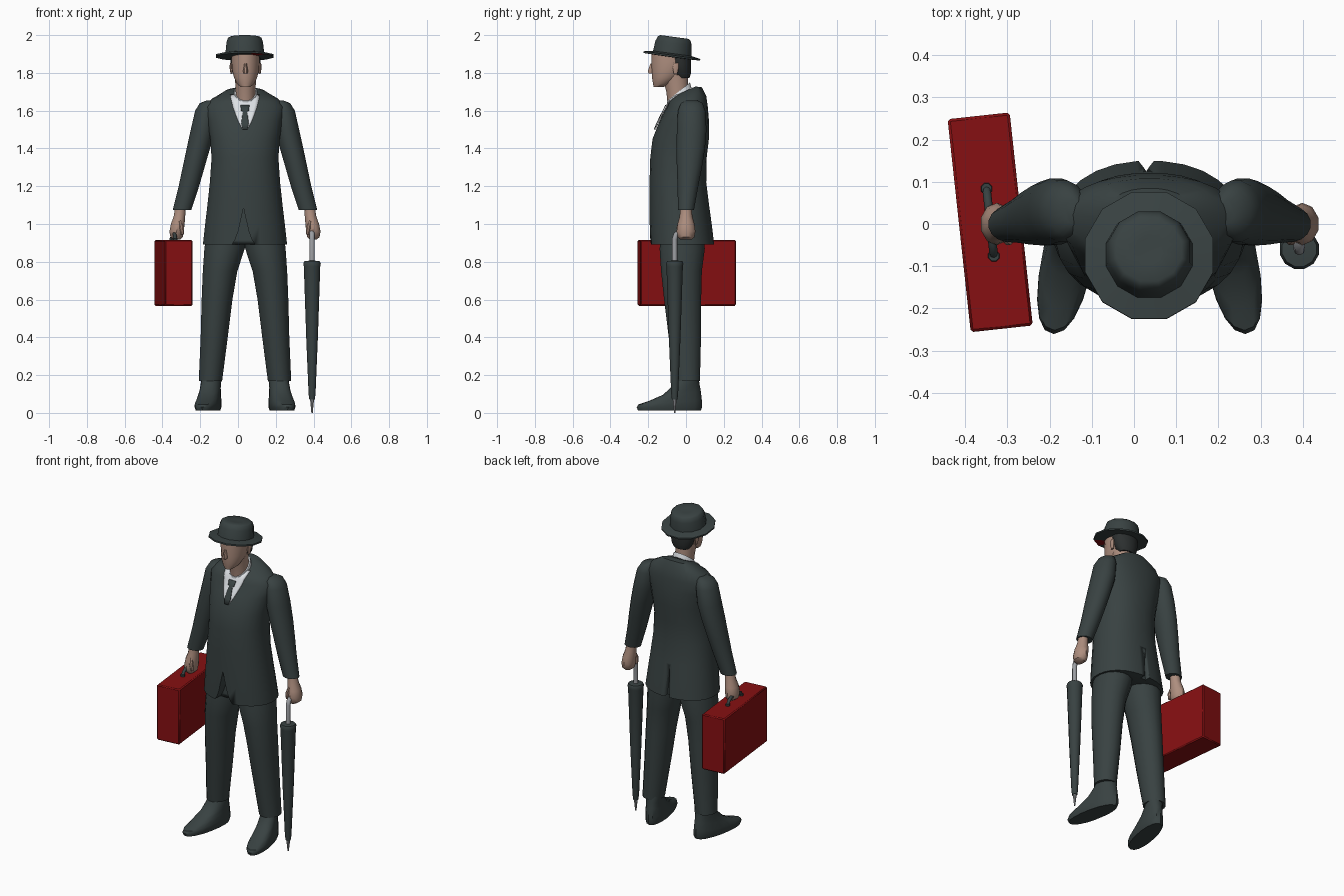
import bpy, bmesh, math
from mathutils import Vector, Matrix
from mathutils.bvhtree import BVHTree

if "Cube" in bpy.data.objects:
    bpy.data.objects.remove(bpy.data.objects["Cube"])

CX = 0.037  # body centre line


def material(name, r, g, b):
    m = bpy.data.materials.new(name)
    m.diffuse_color = (r, g, b, 1)
    m.use_nodes = True
    m.node_tree.nodes["Principled BSDF"].inputs["Base Color"].default_value = m.diffuse_color
    return m


SUIT = material("dark suit", 0.040, 0.054, 0.054)
RED = material("deep red", 0.24, 0.005, 0.006)
SKIN = material("skin", 0.42, 0.27, 0.21)
WHITE = material("white shirt", 0.72, 0.75, 0.78)
METAL = material("grey metal", 0.33, 0.34, 0.36)
HAIR = material("dark hair", 0.025, 0.029, 0.029)


def finish(bm, name, mat, angle=40):
    bmesh.ops.recalc_face_normals(bm, faces=bm.faces)
    me = bpy.data.meshes.new(name)
    bm.to_mesh(me)
    bm.free()
    me.materials.append(mat)
    me.shade_smooth()
    me.set_sharp_from_angle(angle=math.radians(angle))
    ob = bpy.data.objects.new(name, me)
    bpy.context.collection.objects.link(ob)
    return ob


def loft(name, rings, mat, n=16, p=2.0, shear=0.0, angle=40):
    """Skin of stacked ovals: (x, y, z, rx, ry, optional slope of z along y)."""
    bm = bmesh.new()
    loops = []
    for x, y, z, rx, ry, *sl in rings:
        row = []
        for i in range(n):
            a = 2 * math.pi * (i + 0.5) / n
            c, s = math.cos(a), math.sin(a)
            dx = rx * math.copysign(abs(c) ** (2 / p), c)
            dy = ry * math.copysign(abs(s) ** (2 / p), s)
            row.append(bm.verts.new((x + dx + shear * (y + dy), y + dy,
                                     z + (sl[0] * dy if sl else 0))))
        loops.append(row)
    for a, b in zip(loops, loops[1:]):
        for i in range(n):
            j = (i + 1) % n
            bm.faces.new((a[i], a[j], b[j], b[i]))
    bm.faces.new(loops[0])
    bm.faces.new(loops[-1])
    return finish(bm, name, mat, angle)


def tube(name, pts, r, mat):
    cu = bpy.data.curves.new(name, 'CURVE')
    cu.dimensions = '3D'
    cu.bevel_depth, cu.bevel_resolution, cu.use_fill_caps = r, 2, True
    sp = cu.splines.new('POLY')
    sp.points.add(len(pts) - 1)
    for q, co in zip(sp.points, pts):
        q.co = (*co, 1)
    cu.materials.append(mat)
    ob = bpy.data.objects.new(name, cu)
    bpy.context.collection.objects.link(ob)
    return ob


# jacket body
jacket = loft("jacket", [
    (CX, -.02, .892, .224, .17), (CX, -.028, 1.0, .212, .165), (CX, -.035, 1.1, .2, .158),
    (CX, -.043, 1.22, .187, .151), (CX, -.04, 1.35, .178, .15), (CX, -.028, 1.45, .185, .15),
    (CX, -.008, 1.55, .2, .13), (CX, .008, 1.62, .212, .108), (CX, .008, 1.662, .175, .1, .15),
    (CX, 0, 1.69, .115, .085, .4), (CX, -.012, 1.70, .07, .062, .45)], SUIT, n=28, p=2.2)
bm = bmesh.new()
bm.from_mesh(jacket.data)
tree = BVHTree.FromBMesh(bm)
bm.free()


# cutters for the rounded front hem and the back vent
def notch(name, half, y0, y1):
    bm = bmesh.new()
    pts = [(-w, z) for w, z in half] + [(w, z) for w, z in reversed(half[1:])]
    f = bm.faces.new([bm.verts.new((CX - .008 + x, y0, z)) for x, z in pts])
    ext = bmesh.ops.extrude_face_region(bm, geom=[f])
    vs = [v for v in ext["geom"] if isinstance(v, bmesh.types.BMVert)]
    bmesh.ops.translate(bm, verts=vs, vec=(0, y1 - y0, 0))
    ob = finish(bm, name, SUIT)
    ob.hide_render = True
    ob.display_type = 'WIRE'
    ob.hide_set(True)
    mod = jacket.modifiers.new(name, 'BOOLEAN')
    mod.operation, mod.object = 'DIFFERENCE', ob


notch("front_hem_cutter", [(0, 1.085), (.012, 1.03), (.028, .96), (.045, .915), (.075, .87)], -.4, -.13)
notch("back_vent_cutter", [(0, 1.08), (.02, .87)], .115, .3)


# shirt front and tie laid over the jacket
def chest_plate(name, rows, off, mat, cols=8):
    bm = bmesh.new()
    grid = []
    for z, w in rows:
        row = []
        for i in range(cols + 1):
            x = CX + w * (2 * i / cols - 1)
            hit = tree.ray_cast(Vector((x, -1, z)), Vector((0, 1, 0)))[0]
            row.append(bm.verts.new((x, (hit.y if hit else -.075) - off, z)))
        grid.append(row)
    for a, b in zip(grid, grid[1:]):
        for i in range(cols):
            bm.faces.new((a[i], a[i + 1], b[i + 1], b[i]))
    ob = finish(bm, name, mat)
    sol = ob.modifiers.new("thickness", 'SOLIDIFY')
    sol.thickness, sol.offset = .004, 0


chest_plate("shirt_front", [(1.50, .012), (1.54, .034), (1.58, .05), (1.62, .064),
                            (1.645, .07), (1.665, .075), (1.685, .078)], .005, WHITE)
chest_plate("tie", [(1.50, .012), (1.53, .02), (1.57, .015), (1.595, .011),
                    (1.60, .02), (1.63, .024)], .011, SUIT, 4)

# neck, collar and head
loft("neck", [(.04, -.04, 1.61, .05, .056), (.04, -.045, 1.70, .053, .06),
              (.04, -.06, 1.79, .058, .07)], SKIN)
loft("collar", [(.04, -.036, 1.67, .068, .066, .8), (.04, -.04, 1.70, .06, .062, .8)], WHITE)
loft("head", [(.04, -.148, 1.724, .024, .024), (.04, -.125, 1.742, .046, .05),
              (.04, -.106, 1.775, .062, .075), (.04, -.09, 1.81, .071, .092),
              (.04, -.082, 1.86, .075, .102), (.04, -.082, 1.91, .074, .1)], SKIN, n=20)
loft("nose", [(.04, -.186, 1.797, .012, .014), (.04, -.186, 1.81, .014, .017),
              (.04, -.181, 1.85, .007, .008)], SKIN, n=8)
loft("hair", [(.04, -.014, 1.772, .05, .032), (.04, -.022, 1.80, .068, .05),
              (.04, -.03, 1.85, .08, .058), (.04, -.038, 1.91, .081, .062)], HAIR)

# hat, tipped back, with a red patch under the brim
hat = loft("hat", [(0, 0, -.006, .08, .08), (0, 0, -.004, .157, .157), (0, 0, .005, .157, .157),
                   (0, 0, .014, .106, .106), (0, 0, .07, .1, .1), (0, 0, .094, .092, .09),
                   (0, 0, .102, .08, .077), (0, 0, .098, .03, .03)], SUIT, n=12, angle=50)
hat.data.materials.append(RED)
for f in hat.data.polygons:
    if f.normal.z < -.5 and .03 < f.center.x < .1 and f.center.y < -.08:
        f.material_index = 1
hat.data.transform(Matrix.Translation((.036, -.075, 1.889)) @ Matrix.Rotation(math.radians(-7.7), 4, 'X'))

# paired limbs
for s, side in ((-1, "right"), (1, "left")):
    def limb(part, rings, mat, **kw):
        return loft(f"{side}_{part}", [(CX + s * r[0], *r[1:]) for r in rings], mat, **kw)

    limb("sleeve", [(.18, .03, 1.655, .02, .03), (.195, .03, 1.64, .045, .058),
                    (.205, .03, 1.6, .06, .074), (.222, .03, 1.5, .066, .08),
                    (.247, .025, 1.4, .063, .077), (.272, .018, 1.3, .059, .068),
                    (.297, .01, 1.2, .055, .056), (.333, 0, 1.075, .05, .043)], SUIT)
    limb("hand", [(.342, 0, 1.085, .03, .03), (.347, 0, 1.04, .032, .034),
                  (.356, 0, 1.0, .038, .045), (.362, 0, .96, .04, .05),
                  (.362, 0, .93, .034, .044), (.36, 0, .917, .018, .03)], SKIN, n=10)
    limb("thumb", [(.345, -.03, 1.02, .01, .01), (.335, -.038, .98, .013, .013),
                   (.332, -.035, .945, .009, .009)], SKIN, n=8)
    limb("trouser_leg", [(.1, -.02, .96, .105, .11), (.108, -.02, .87, .109, .122),
                         (.132, -.024, .75, .093, .11), (.148, -.018, .6, .083, .1),
                         (.163, -.006, .4, .073, .087), (.183, .007, .168, .063, .068)], SUIT)
    limb("shoe", [(.18, -.088, .012, .056, .166), (.18, -.088, .03, .062, .173),
                  (.18, -.084, .055, .062, .168, .06), (.18, -.06, .09, .057, .138, .2),
                  (.18, -.025, .125, .053, .096, .3), (.18, .005, .165, .052, .064, .15),
                  (.18, .01, .2, .05, .055)], SUIT, n=18, p=2.2, shear=-s * .18)
    loft(f"{side}_ear", [(.04 + s * .074, -.055, 1.795, .006, .01), (.04 + s * .077, -.055, 1.83, .009, .018),
                         (.04 + s * .077, -.052, 1.852, .006, .014)], SKIN, n=8)

# suitcase
place = Matrix.Translation((-.341, .004, 0)) @ Matrix.Rotation(math.radians(6.2), 4, 'Z')
bm = bmesh.new()
bmesh.ops.create_cube(bm, size=1)
bmesh.ops.scale(bm, vec=(.148, .508, .348), verts=bm.verts)
bmesh.ops.bevel(bm, geom=bm.edges[:], offset=.006, segments=1, affect='EDGES')
bmesh.ops.translate(bm, vec=(0, 0, .741), verts=bm.verts)
bm.transform(place)
finish(bm, "suitcase", RED)
tube("suitcase_handle", [place @ Vector((0, y, z)) for y, z in
                         ((-.08, .91), (-.07, .935), (-.04, .95), (.04, .95), (.07, .935), (.08, .91))],
     .01, SUIT)
for y in (-.08, .08):
    q = place @ Vector((0, y, 0))
    loft("handle_mount", [(q.x, q.y, .91, .015, .015), (q.x, q.y, .925, .013, .013)], SUIT, n=8)

# umbrella
UX, UY = .392, -.06
loft("umbrella_canopy", [(UX, UY, .07, .015, .015), (UX, UY, .1, .019, .019), (UX, UY, .4, .032, .032),
                         (UX, UY, .775, .045, .045), (UX, UY, .79, .048, .048),
                         (UX, UY, .803, .042, .042), (UX, UY, .806, .015, .015)], SUIT, n=12)
loft("umbrella_tip", [(UX, UY, 0, .004, .004), (UX, UY, .03, .007, .007), (UX, UY, .075, .012, .012)],
     METAL, n=8)
tube("umbrella_handle", [(UX, UY, .79), (UX, UY, .92), (UX, UY + .008, .945), (UX, UY + .03, .96),
                         (UX, UY + .06, .962), (UX, UY + .08, .945)], .014, METAL)
